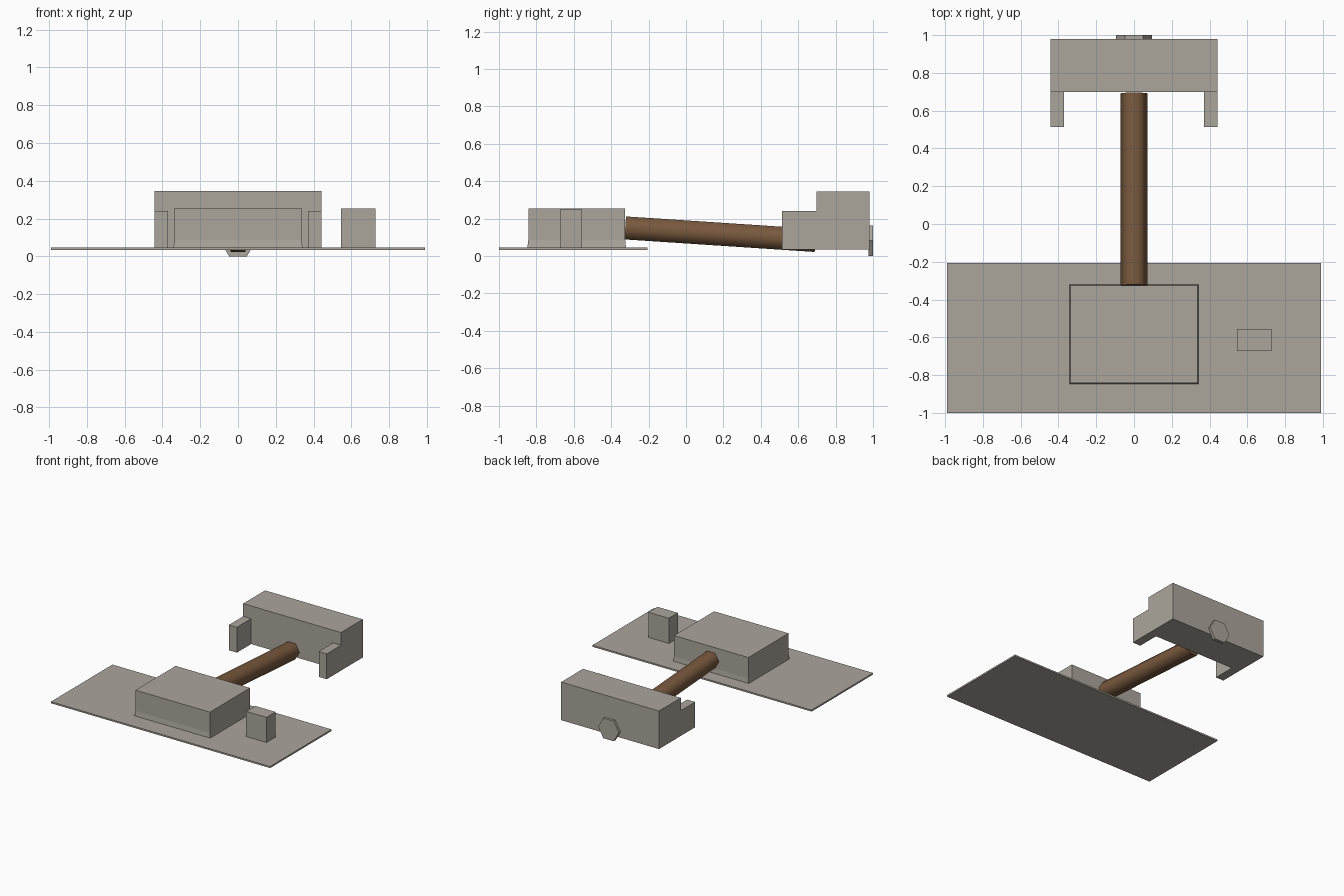
import bpy, bmesh, math
from mathutils import Vector, Matrix

if "Cube" in bpy.data.objects:
    bpy.data.objects.remove(bpy.data.objects["Cube"])


def material(name, rgb):
    m = bpy.data.materials.new(name)
    m.diffuse_color = (*rgb, 1)
    m.use_nodes = True
    m.node_tree.nodes["Principled BSDF"].inputs["Base Color"].default_value = m.diffuse_color
    return m


STONE = material("warm_grey", (0.41, 0.38, 0.335))
WOOD = material("brown_wood", (0.19, 0.10, 0.048))


def finish(name, bm, mat):
    bmesh.ops.recalc_face_normals(bm, faces=bm.faces)
    me = bpy.data.meshes.new(name)
    bm.to_mesh(me)
    bm.free()
    me.materials.append(mat)
    ob = bpy.data.objects.new(name, me)
    bpy.context.collection.objects.link(ob)
    return ob


def box_bm(lo, hi):
    bm = bmesh.new()
    bmesh.ops.create_cube(bm, size=1)
    lo, hi = Vector(lo), Vector(hi)
    for v in bm.verts:
        v.co = [(lo[i] + hi[i]) / 2 + v.co[i] * (hi[i] - lo[i]) for i in range(3)]
    return bm


def hex_rod(name, start, end, radius, mat, smooth):
    # six-sided rod with corners pointing along x
    start, end = Vector(start), Vector(end)
    axis = (end - start).normalized()
    side = Vector((1, 0, 0))
    up = side.cross(axis)
    bm = bmesh.new()
    bmesh.ops.create_cone(bm, cap_ends=True, segments=6, radius1=radius,
                          radius2=radius, depth=(end - start).length)
    rot = Matrix((side, axis.cross(side), axis)).transposed()
    corner = min(math.atan2(v.co.y, v.co.x) % (math.pi / 3) for v in bm.verts)
    turn = Matrix.Rotation(-corner, 3, 'Z')
    for v in bm.verts:
        v.co = rot @ (turn @ v.co) + (start + end) / 2
    for f in bm.faces:
        f.smooth = smooth and len(f.verts) == 4
    return finish(name, bm, mat)


# Thin ground plate
finish("base_plate", box_bm((-0.99, -1, 0.033), (0.99, -0.207, 0.046)), STONE)

# Main block with a slightly flared foot
finish("block", box_bm((-0.336, -0.843, 0.085), (0.336, -0.325, 0.255)), STONE)
foot = box_bm((-0.342, -0.848, 0.046), (0.342, -0.321, 0.085))
for v in foot.verts:
    if v.co.z > 0.08:
        v.co.x *= 0.336 / 0.342
        v.co.y = -0.843 if v.co.y < -0.5 else -0.325
finish("block_foot", foot, STONE)

# Small post beside the block
finish("post", box_bm((0.545, -0.672, 0.046), (0.728, -0.556, 0.252)), STONE)

# Sloping handle
hex_rod("handle", (0, -0.325, 0.15), (0, 0.692, 0.083), 0.071, WOOD, True)

# Head with two forward arms drawn out of its front face
head = box_bm((-0.442, 0.698, 0.034), (0.442, 0.98, 0.345))
for point, normal in (((-0.37, 0, 0), (1, 0, 0)), ((0.37, 0, 0), (1, 0, 0)),
                      ((0, 0, 0.241), (0, 0, 1))):
    bmesh.ops.bisect_plane(head, geom=head.verts[:] + head.edges[:] + head.faces[:],
                           plane_co=point, plane_no=normal)
head.normal_update()
arms = [f for f in head.faces if f.normal.y < -0.9
        and abs(f.calc_center_median().x) > 0.37 and f.calc_center_median().z < 0.24]
out = bmesh.ops.extrude_face_region(head, geom=arms)["geom"]
bmesh.ops.delete(head, geom=arms, context='FACES')
bmesh.ops.translate(head, vec=(0, -0.184, 0),
                    verts=[g for g in out if isinstance(g, bmesh.types.BMVert)])
bmesh.ops.dissolve_limit(head, angle_limit=0.02, verts=head.verts, edges=head.edges)
finish("head", head, STONE)

# Six-sided cap on the back of the head
hex_rod("back_cap", (0, 0.975, 0.082), (0, 1.0, 0.082), 0.0945, STONE, False)
